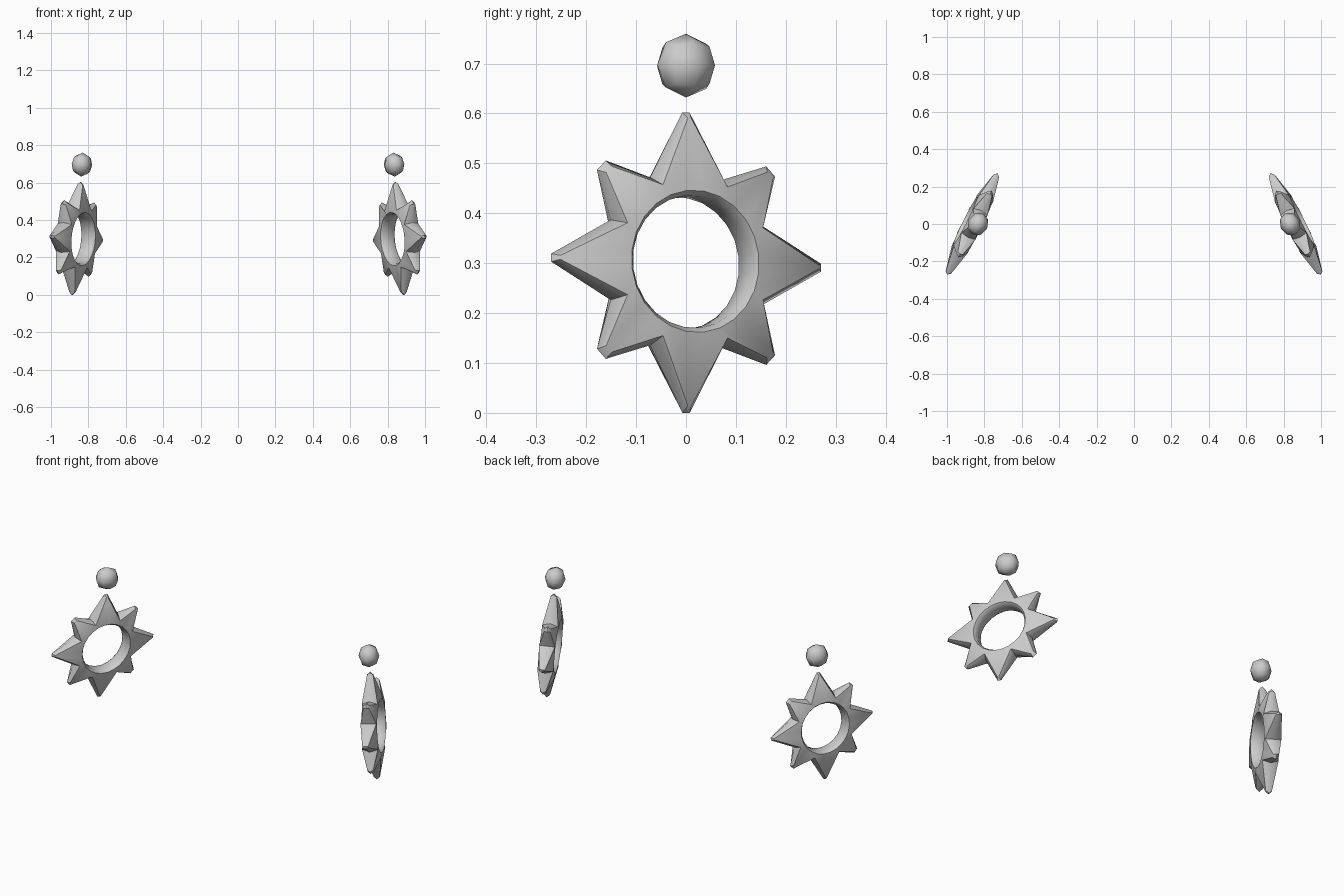
import bpy, bmesh, math
from mathutils import Vector, Matrix

cube = bpy.data.objects.get("Cube")
if cube:
    bpy.data.objects.remove(cube)

# One plain grey metal
grey = bpy.data.materials.new("grey_metal")
grey.use_nodes = True
colour = (0.6, 0.6, 0.6, 1)
grey.diffuse_color = colour
grey.node_tree.nodes["Principled BSDF"].inputs["Base Color"].default_value = colour


def finish(bm, name, matrix, angle):
    bmesh.ops.transform(bm, matrix=matrix, verts=bm.verts)
    bmesh.ops.recalc_face_normals(bm, faces=bm.faces)
    mesh = bpy.data.meshes.new(name)
    bm.to_mesh(mesh)
    bm.free()
    mesh.materials.append(grey)
    obj = bpy.data.objects.new(name, mesh)
    bpy.context.collection.objects.link(obj)
    bpy.ops.object.select_all(action='DESELECT')
    obj.select_set(True)
    bpy.context.view_layer.objects.active = obj
    bpy.ops.object.shade_smooth_by_angle(angle=math.radians(angle))


def outline(main, diagonal, valley, main_half, diagonal_half, depths):
    """Star contour: each spike has a blunt two-point tip, with one point per valley."""
    main_depth, diagonal_depth, valley_depth = depths
    points = []
    for quarter in range(4):
        turn = Matrix.Rotation(quarter * math.pi / 2, 3, 'Z')

        def add(radius, degrees, side, depth):
            spin = Matrix.Rotation(math.radians(degrees), 3, 'Z')
            points.append(turn @ spin @ Vector((radius, side, depth)))

        add(main, 0, -main_half, main_depth)
        add(main, 0, main_half, main_depth)
        add(valley, 25.5, 0, valley_depth)
        add(diagonal, 45, -diagonal_half, diagonal_depth)
        add(diagonal, 45, diagonal_half, diagonal_depth)
        add(valley, 64.5, 0, valley_depth)
    return points


def circle(radius, depth):
    return [Vector((radius * math.cos(a), radius * math.sin(a), depth))
            for a in (math.radians(15 * i - 7.5) for i in range(24))]


def star_ring(name, matrix):
    # Contours run from the hole over the front, round the edge and over the back
    front = [circle(0.133, 0.028), circle(0.143, 0.042),
             outline(0.289, 0.255, 0.168, 0.004, 0.009, (0.016, 0.016, 0.042))]
    back = [[Vector((p.x, p.y, -p.z)) for p in loop] for loop in reversed(front)]
    rim = outline(0.302, 0.268, 0.187, 0.008, 0.014, (0, 0, 0))
    bm = bmesh.new()
    loops = [[bm.verts.new(p) for p in loop] for loop in front + [rim] + back]
    for a, b in zip(loops, loops[1:] + loops[:1]):
        for i in range(24):
            j = (i + 1) % 24
            bm.faces.new((a[i], a[j], b[j], b[i]))
    finish(bm, name, matrix, 50)


def bead(name, matrix):
    # Coarse ball made from a divided cube, slightly flattened
    bm = bmesh.new()
    bmesh.ops.create_cube(bm, size=1)
    bmesh.ops.subdivide_edges(bm, edges=bm.edges[:], cuts=1, use_grid_fill=True)
    for v in bm.verts:
        v.co = v.co.normalized() * 0.064
        v.co.z *= 0.86
    finish(bm, name, matrix @ Matrix.Translation((0, 0.396, 0)), 60)


# Mirrored pair, turned and leaning inwards at the top
for side, label in ((1, "left"), (-1, "right")):
    up = Vector((-0.075 * side, 0, 1)).normalized()
    across = Vector((-0.447 * side, 0.894, 0))
    across = (across - up * across.dot(up)).normalized()
    normal = across.cross(up)
    frame = Matrix((across, up, normal)).transposed().to_4x4()
    frame = Matrix.Translation((0.864 * side, 0, 0.301)) @ frame
    star_ring(label + "_star_ring", frame)
    bead(label + "_bead", frame)
